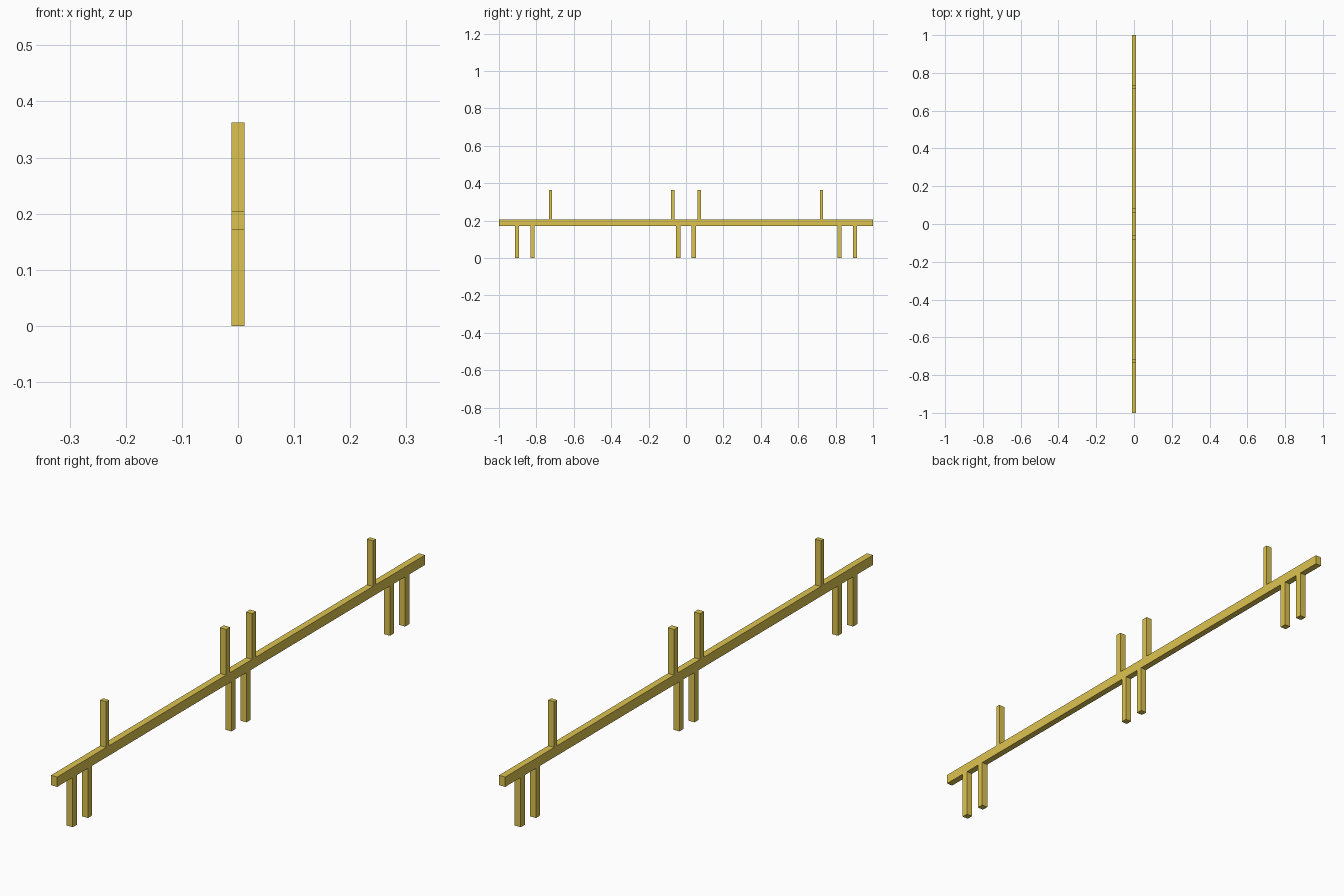
import bpy

if "Cube" in bpy.data.objects:
    bpy.data.objects.remove(bpy.data.objects["Cube"])

WIDTH = 0.023                      # common thickness along x
BEAM_BOTTOM, BEAM_TOP, POST_TOP = 0.171, 0.205, 0.362

mat = bpy.data.materials.new("yellow_paint")
mat.diffuse_color = (0.72, 0.55, 0.08, 1)
mat.use_nodes = True
mat.node_tree.nodes["Principled BSDF"].inputs["Base Color"].default_value = mat.diffuse_color


def box(name, y, length, z0, z1):
    """Box centred on x = 0, spanning z0..z1, with given length along y."""
    bpy.ops.mesh.primitive_cube_add(size=1, location=(0, y, (z0 + z1) / 2))
    ob = bpy.context.object
    ob.name = name
    ob.scale = (WIDTH, length, z1 - z0)
    bpy.ops.object.transform_apply(location=False, rotation=False, scale=True)
    ob.data.materials.append(mat)


# Long horizontal beam
box("beam", 0, 2.0, BEAM_BOTTOM, BEAM_TOP)

for side, sign in (("front", -1), ("back", 1)):
    # Legs below the beam: outer pair at each end, one of the middle pair
    for part, y in (("outer_leg", 0.904), ("inner_leg", 0.821), ("middle_leg", 0.041)):
        box(f"{side}_{part}", sign * y, 0.023, 0, BEAM_BOTTOM)
    # Upright posts on the beam, the outer ones slimmer
    for part, y, length in (("outer_post", 0.725, 0.016), ("middle_post", 0.071, 0.021)):
        box(f"{side}_{part}", sign * y, length, BEAM_TOP, POST_TOP)
